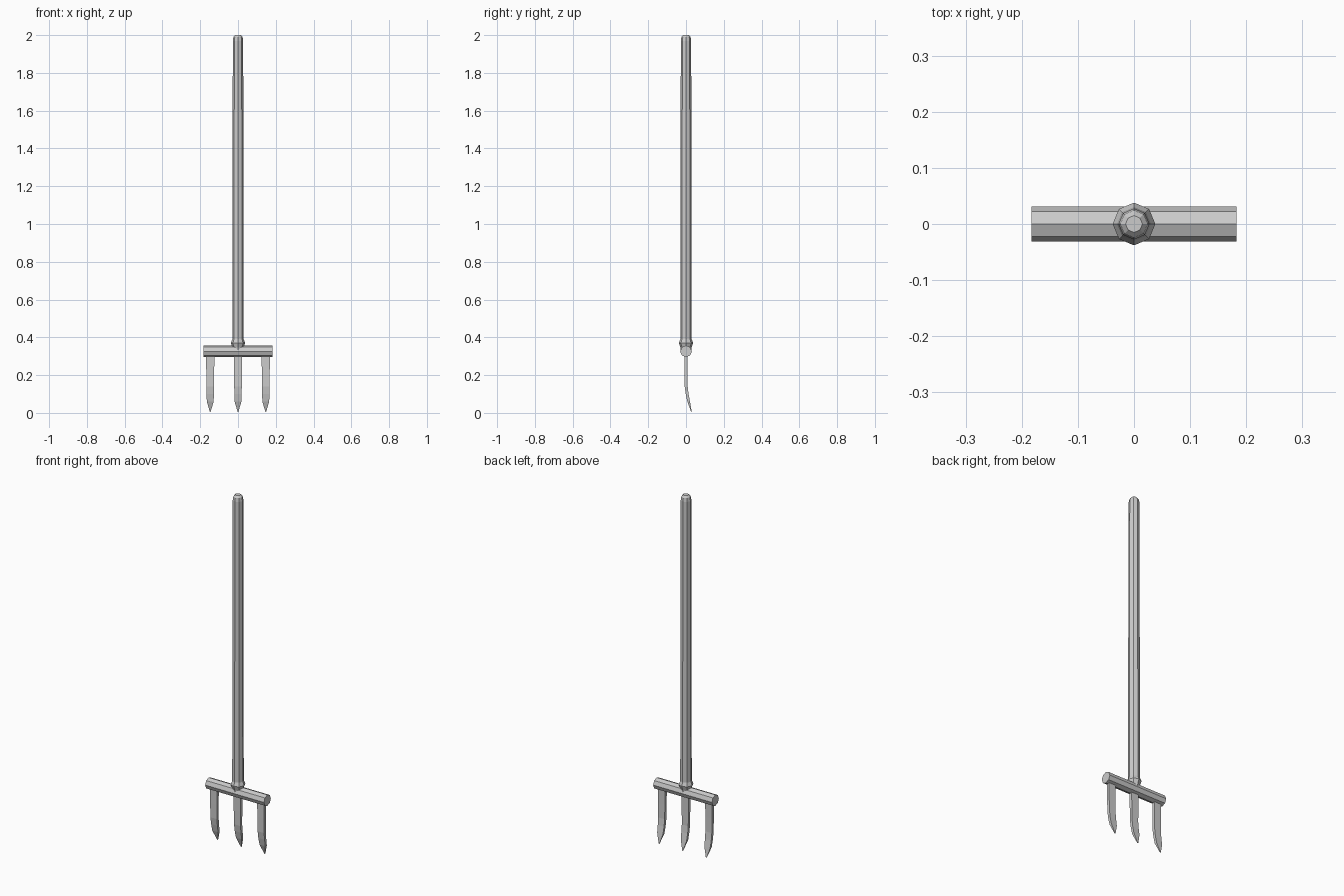
import bpy, bmesh, math
from mathutils import Vector

if "Cube" in bpy.data.objects:
    bpy.data.objects.remove(bpy.data.objects["Cube"])


def loft(name, rings):
    """Skin a closed solid through equal-length rings of points."""
    bm = bmesh.new()
    loops = [[bm.verts.new(p) for p in ring] for ring in rings]
    n = len(loops[0])
    for a, b in zip(loops, loops[1:]):
        for i in range(n):
            j = (i + 1) % n
            bm.faces.new((a[i], a[j], b[j], b[i]))
    bm.faces.new(loops[0][::-1])
    bm.faces.new(loops[-1])
    bmesh.ops.recalc_face_normals(bm, faces=bm.faces)
    mesh = bpy.data.meshes.new(name)
    bm.to_mesh(mesh)
    bm.free()
    obj = bpy.data.objects.new(name, mesh)
    bpy.context.collection.objects.link(obj)
    return obj


def octagon(r):
    return [(r * math.cos(k * math.pi / 4), r * math.sin(k * math.pi / 4)) for k in range(8)]


# Shaft with flared socket at the bottom and chamfered top: (z, radius)
shaft_profile = [(0.325, 0.028), (0.345, 0.029), (0.37, 0.038), (0.39, 0.030),
                 (1.97, 0.0275), (1.99, 0.024), (2.0, 0.015)]
loft("shaft", [[Vector((x, y, z)) for x, y in octagon(r)] for z, r in shaft_profile])

# Horizontal crossbar
loft("crossbar", [[Vector((x, u, 0.326 + v)) for u, v in octagon(0.031)]
                  for x in (-0.183, 0.183)])

# Curved, pointed tines: (z, y centre, half width, half thickness)
tine_profile = [(0.32, 0.0, 0.022, 0.008), (0.22, 0.0, 0.021, 0.008),
                (0.14, 0.001, 0.020, 0.008), (0.10, 0.006, 0.0195, 0.0075),
                (0.06, 0.014, 0.018, 0.007), (0.005, 0.029, 0.002, 0.0015)]
for label, cx in (("left", -0.147), ("middle", 0.0), ("right", 0.147)):
    loft(label + "_tine",
         [[Vector((cx + sx * w, y + sy * t, z))
           for sx, sy in ((-1, -1), (1, -1), (1, 1), (-1, 1))]
          for z, y, w, t in tine_profile])
